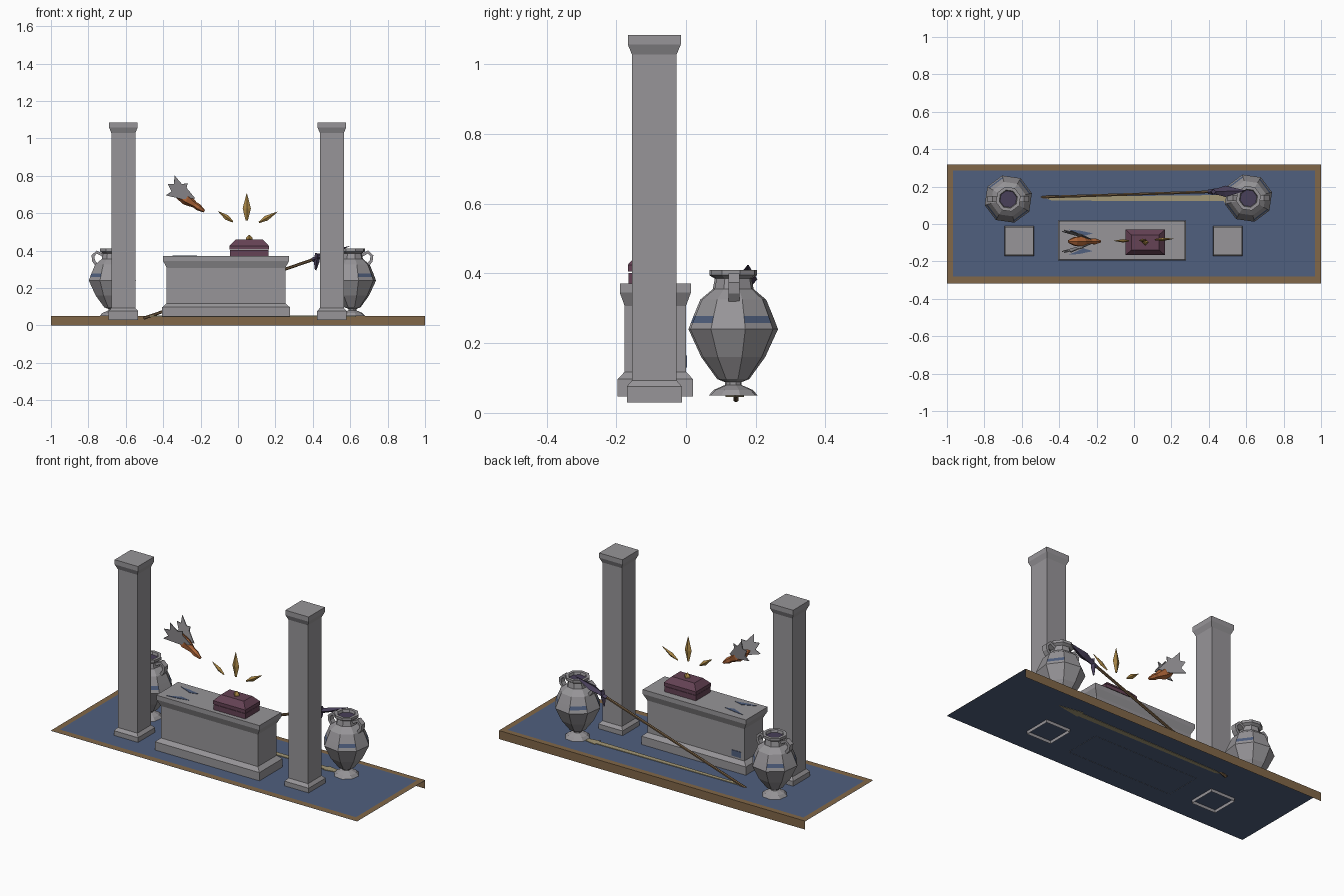
import bpy, math
from mathutils import Vector

if "Cube" in bpy.data.objects:
    bpy.data.objects.remove(bpy.data.objects["Cube"])


def mat(name, r, g, b):
    m = bpy.data.materials.new(name)
    m.diffuse_color = (r, g, b, 1)
    m.use_nodes = True
    m.node_tree.nodes["Principled BSDF"].inputs["Base Color"].default_value = m.diffuse_color
    return m


STONE = mat("grey stone", 0.31, 0.30, 0.315)
BLUE = mat("slate blue", 0.08, 0.115, 0.21)
BROWN = mat("brown border", 0.22, 0.135, 0.065)
WOOD = mat("dark wood", 0.16, 0.10, 0.05)
TAN = mat("pale tan", 0.36, 0.31, 0.18)
MAROON = mat("maroon", 0.13, 0.055, 0.09)
GOLD = mat("gold", 0.40, 0.24, 0.06)
PURPLE = mat("dark purple", 0.065, 0.05, 0.10)
ORANGE = mat("burnt orange", 0.42, 0.13, 0.04)


def mesh(name, verts, faces, *mats):
    me = bpy.data.meshes.new(name)
    me.from_pydata([tuple(v) for v in verts], [], faces)
    ob = bpy.data.objects.new(name, me)
    bpy.context.collection.objects.link(ob)
    for m in mats:
        me.materials.append(m)
    return ob


def skin(rings, caps=(True, True)):
    """Bridge equal rings of points, with optional end caps."""
    n = len(rings[0])
    verts = [p for r in rings for p in r]
    faces = [(k * n + i, k * n + (i + 1) % n, (k + 1) * n + (i + 1) % n, (k + 1) * n + i)
             for k in range(len(rings) - 1) for i in range(n)]
    if caps[0]:
        faces.append(tuple(reversed(range(n))))
    if caps[1]:
        faces.append(tuple(range(len(verts) - n, len(verts))))
    return verts, faces


def block(name, cx, cy, sections, m, bottom=False):
    """Rectangular moulding: sections of (half x, half y, z)."""
    rings = [[(cx + sx * hx, cy + sy * hy, z) for sx, sy in ((-1, -1), (1, -1), (1, 1), (-1, 1))]
             for hx, hy, z in sections]
    return mesh(name, *skin(rings, (bottom, True)), m)


def spindle(name, p0, p1, sections, m, sides=4, up=(0, 1, 0)):
    """Faceted shape along p0-p1: sections of (t, half width across, half width along up)."""
    p0, p1 = Vector(p0), Vector(p1)
    d = (p1 - p0).normalized()
    a = d.cross(Vector(up)).normalized()
    b = d.cross(a)
    rings = []
    for t, w, h in sections:
        c = p0.lerp(p1, t)
        rings.append([c + a * w * math.cos(2 * math.pi * i / sides) + b * h * math.sin(2 * math.pi * i / sides)
                      for i in range(sides)])
    return mesh(name, *skin(rings), m)


def rect(x0, x1, y0, y1, z):
    return [(x0, y0, z), (x1, y0, z), (x1, y1, z), (x0, y1, z)]


# floor sheet, flat border and back wall
mesh("floor", rect(-1, 1, -.317, .317, .048), [(0, 1, 2, 3)], BLUE)
mesh("floor_border", *skin([rect(-1, 1, -.317, .317, .0505), rect(-.967, .967, -.281, .285, .0505)],
                           (False, False)), BROWN)
mesh("back_wall", [(-1, .317, 0), (1, .317, 0), (1, .317, .0505), (-1, .317, .0505)], [(3, 2, 1, 0)], BROWN)

# pale spear-shaped inlay, showing above and below the floor
outline = [(-.47, .137), (-.44, .125), (.48, .122), (.48, .114), (.63, .14), (.48, .166), (.48, .155), (-.44, .145)]
mesh("floor_inlay", *skin([[(x, y, z) for x, y in outline] for z in (.046, .0515)]), TAN)

# square columns
for side, cx in (("left", -.613), ("right", .502)):
    block(side + "_column", cx, -.091,
          [(.079, .079, .03), (.079, .079, .076), (.064, .064, .093), (.064, .064, 1.028),
           (.076, .076, 1.057), (.076, .076, 1.085)], STONE)

# altar
block("altar", -.064, -.088,
      [(.341, .108, .047), (.341, .108, .097), (.317, .088, .118), (.317, .088, .307),
       (.337, .102, .345), (.337, .102, .371)], STONE)
for i, y in enumerate((-.05, -.145)):
    s = 1 if i == 0 else -1
    pts = [(-.35, y + s * .02), (-.27, y - s * .015), (-.22, y), (-.29, y + s * .015)]
    if s < 0:
        pts.reverse()
    mesh("altar_top_mark", *skin([[(x, yy, z) for x, yy in pts] for z in (.37, .373)]), BLUE)
block("altar_back_mark", -.33, .001, [(.03, .002, .13), (.03, .002, .165)], BLUE, True)

# chest with lid and knob
block("chest_body", .06, -.098, [(.103, .067, .37), (.103, .067, .402)], MAROON)
block("chest_lid", .06, -.098, [(.105, .069, .405), (.105, .069, .425), (.074, .04, .458)], MAROON, True)
spindle("lid_knob", (.06, -.098, .456), (.06, -.098, .483), [(0, .018, .018), (.4, .018, .018), (1, .004, .004)], GOLD)

# three floating shards
leaf = [(0, .006, .005), (.45, .022, .010), (1, .001, .001)]
thin = [(0, .004, .004), (.4, .014, .009), (1, .001, .001)]
spindle("middle_shard", (.047, -.088, .56), (.047, -.088, .706), leaf, GOLD)
spindle("right_shard", (.112, -.084, .55), (.212, -.079, .608), thin, GOLD)
spindle("left_shard", (-.028, -.09, .554), (-.106, -.09, .61), thin, GOLD)

# small diving creature: body and swept wings
spindle("diver_body", (-.18, -.093, .61), (-.35, -.093, .725),
        [(0, .007, .007), (.18, .018, .018), (.3, .017, .016), (.55, .032, .032), (.8, .026, .026), (1, .006, .008)],
        ORANGE, 6)
wing = [(-.23, .68), (-.275, .735), (-.27, .76), (-.30, .755), (-.338, .80), (-.343, .755),
        (-.375, .755), (-.355, .715), (-.385, .695), (-.30, .675)]
for side, s in (("left", 1), ("right", -1)):
    ob = mesh("diver_wing_" + side,
              [(x, -.093 + s * (.012 + .25 * (-.23 - x) + .15 * (z - .675)), z) for x, z in wing],
              [tuple(range(len(wing)))], STONE)
    mod = ob.modifiers.new("thickness", "SOLIDIFY")
    mod.thickness = .005
    mod.offset = 0

# faceted two-handled vases
profile = [(.07, .05), (.055, .066), (.022, .08), (.022, .088), (.045, .097), (.092, .16), (.13, .24),
           (.123, .258), (.115, .278), (.095, .325), (.058, .355), (.052, .385), (.068, .395), (.068, .41),
           (.050, .41), (.046, .395)]
SIDES = 8
for side, cx, cy in (("left", -.672, .133), ("right", .612, .138)):
    rings = [[(cx + r * math.cos(2 * math.pi * i / SIDES + .25), cy + r * math.sin(2 * math.pi * i / SIDES + .25), z)
              for i in range(SIDES)] for r, z in profile]
    vase = mesh(side + "_vase", *skin(rings), STONE, PURPLE, BLUE)
    for k, p in enumerate(vase.data.polygons):
        if p.center.z > .39 and p.normal.z > .9 and len(p.vertices) == SIDES:
            p.material_index = 1          # dark mouth
        elif k // SIDES == 7 and k % 2 == 0:
            p.material_index = 2          # painted band marks
    # handles swept along a short path
    for s in (-1, 1):
        path = [(.05, .375), (.083, .392), (.104, .372), (.10, .345), (.085, .325)]
        rings = []
        for j, (r, z) in enumerate(path):
            a, b = path[max(j - 1, 0)], path[min(j + 1, len(path) - 1)]
            t = Vector((b[0] - a[0], b[1] - a[1])).normalized()
            rings.append([(cx + s * (r - t.y * u), cy + v, z + t.x * u)
                          for u, v in ((-.008, -.016 * s), (.008, -.016 * s), (.008, .016 * s), (-.008, .016 * s))])
        mesh(side + "_vase_handle", *skin(rings), STONE)

# spear leaning on the right vase
foot, neck, tip = (-.505, .143, .038), (.43, .173, .362), (.595, .178, .424)
spindle("spear_shaft", foot, neck, [(0, .008, .008), (1, .008, .008)], WOOD, 6)
spindle("spear_blade", neck, tip, [(-.2, .012, .012), (.1, .013, .018), (.35, .013, .03), (1, .001, .002)], PURPLE)
spindle("spear_tassel", (.425, .172, .385), (.415, .17, .295), [(0, .013, .014), (.5, .015, .016), (1, .004, .006)], PURPLE)
